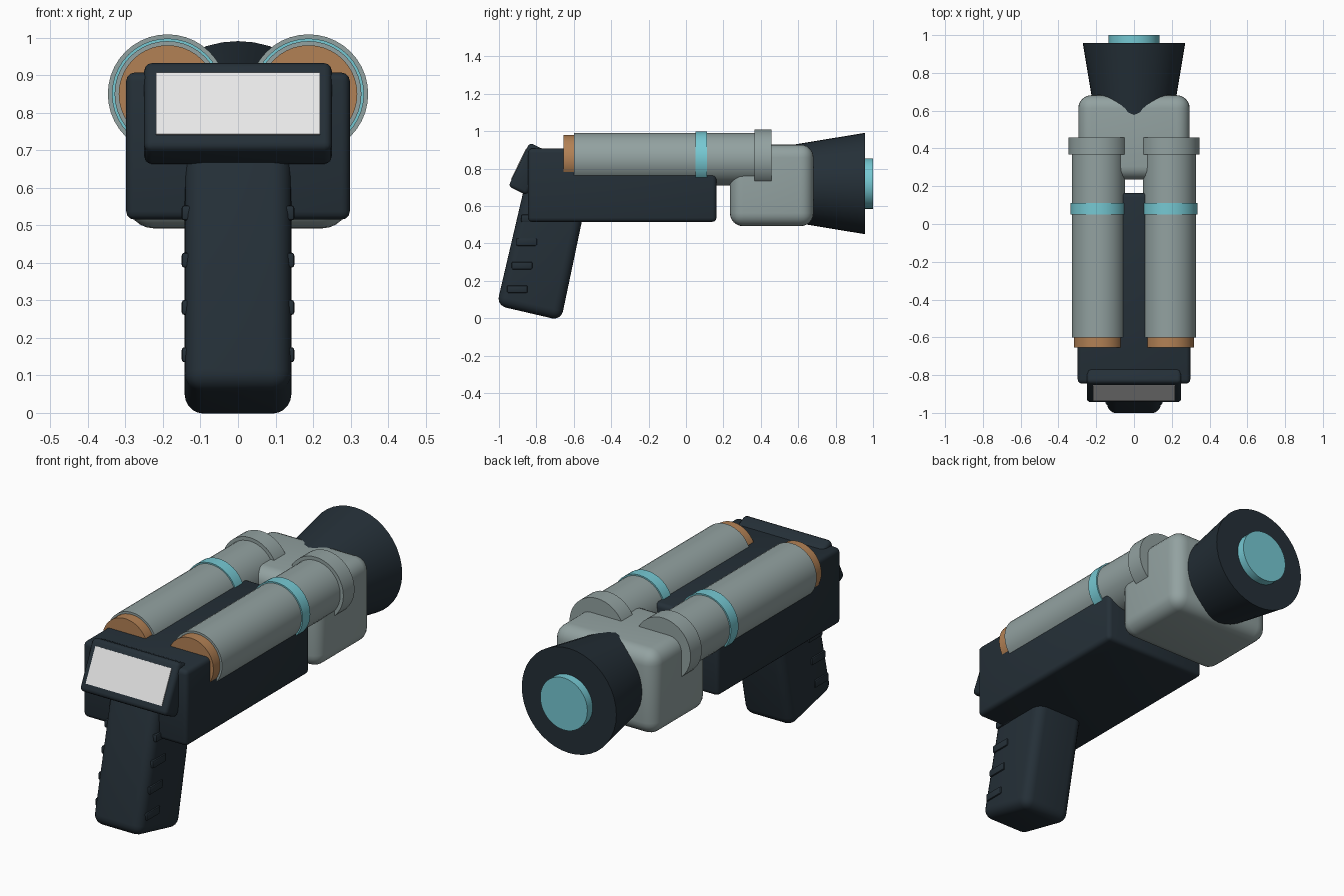
import bpy, bmesh, math
from mathutils import Matrix, Vector

old = bpy.data.objects.get("Cube")
if old:
    bpy.data.objects.remove(old, do_unlink=True)


def material(name, rgb):
    m = bpy.data.materials.new(name)
    m.use_nodes = True
    m.diffuse_color = (*rgb, 1)
    m.node_tree.nodes["Principled BSDF"].inputs["Base Color"].default_value = (*rgb, 1)
    return m


DARK = material("dark slate", (0.018, 0.029, 0.039))
GREY = material("sage grey", (0.29, 0.36, 0.355))
TEAL = material("teal", (0.18, 0.58, 0.65))
COPPER = material("copper", (0.45, 0.22, 0.09))
WHITE = material("screen white", (0.8, 0.8, 0.8))


def finish(name, bm, mat, bevel=0, segments=4):
    bmesh.ops.recalc_face_normals(bm, faces=bm.faces)
    if bevel:
        bmesh.ops.bevel(bm, geom=bm.edges[:], offset=bevel, segments=segments,
                        profile=0.5, affect='EDGES', clamp_overlap=True)
    mesh = bpy.data.meshes.new(name)
    bm.to_mesh(mesh)
    bm.free()
    mesh.materials.append(mat)
    ob = bpy.data.objects.new(name, mesh)
    bpy.context.collection.objects.link(ob)
    bpy.ops.object.select_all(action='DESELECT')
    ob.select_set(True)
    bpy.context.view_layer.objects.active = ob
    bpy.ops.object.shade_smooth_by_angle(angle=math.radians(35))
    return ob


def box(name, mat, lo, hi, bevel=0, segments=4, matrix=Matrix()):
    lo, hi = Vector(lo), Vector(hi)
    bm = bmesh.new()
    bmesh.ops.create_cube(bm, size=1, matrix=matrix @ Matrix.Translation((lo + hi) / 2)
                          @ Matrix.Diagonal((*(hi - lo), 1)))
    return finish(name, bm, mat, bevel, segments)


def tube(name, mat, x, z, y0, y1, r0, r1=None, sides=40):
    """Round part lying along y, from y0 (radius r0) to y1 (radius r1)."""
    bm = bmesh.new()
    place = Matrix.Translation((x, (y0 + y1) / 2, z)) @ Matrix.Rotation(-math.pi / 2, 4, 'X')
    bmesh.ops.create_cone(bm, cap_ends=True, segments=sides, radius1=r0,
                          radius2=r0 if r1 is None else r1, depth=y1 - y0, matrix=place)
    return finish(name, bm, mat)


# Main housing and the rounded block at the far end
box("housing", DARK, (-0.298, -0.845, 0.515), (0.298, 0.163, 0.907), 0.022, 3)
box("lens_block", GREY, (-0.295, 0.235, 0.492), (0.295, 0.682, 0.928), 0.07, 6)

# Flared horn with lens disc
tube("horn", DARK, 0, 0.72, 0.45, 0.957, 0.187, 0.271)
tube("lens", TEAL, 0, 0.72, 0.95, 1.0, 0.135)

# Twin canisters
for side, s in (("left", 1), ("right", -1)):
    x, z = 0.188 * s, 0.85
    tube(side + "_canister", GREY, x, z, -0.6, 0.45, 0.141)
    tube(side + "_copper_cap", COPPER, x, z, -0.655, -0.59, 0.13)
    tube(side + "_teal_band", TEAL, x, z, 0.05, 0.112, 0.148)
    tube(side + "_collar", GREY, x, z, 0.367, 0.458, 0.159)

# Slanted grip, extruded from its side profile
bm = bmesh.new()
profile = [(-0.855, 0.74), (-1.012, 0.068), (-0.668, -0.012), (-0.51, 0.74)]
face = bm.faces.new([bm.verts.new((-0.142, y, z)) for y, z in profile])
new = bmesh.ops.extrude_face_region(bm, geom=[face])["geom"]
bmesh.ops.translate(bm, verts=[v for v in new if isinstance(v, bmesh.types.BMVert)],
                    vec=(0.284, 0, 0))
finish("grip", bm, DARK, 0.05, 5)

# Ribs on both sides of the grip
for i in range(4):
    y, z = -0.902 + 0.025 * i, 0.155 + 0.126 * i
    for side, s in (("left", 1), ("right", -1)):
        xs = sorted((0.11 * s, 0.15 * s))
        box(f"{side}_grip_rib_{i + 1}", DARK, (xs[0], y - 0.055, z - 0.02),
            (xs[1], y + 0.055, z + 0.02), 0.007, 2)

# Tilted display: local -y is the viewing face
tilt = Matrix.Translation((0, -0.893, 0.822)) @ Matrix.Rotation(-math.radians(26), 4, 'X')
box("display_frame", DARK, (-0.25, 0, -0.13), (0.25, 0.11, 0.13), 0.02, 3, tilt)
box("screen", WHITE, (-0.218, -0.004, -0.09), (0.218, 0.004, 0.093), 0, 1, tilt)
